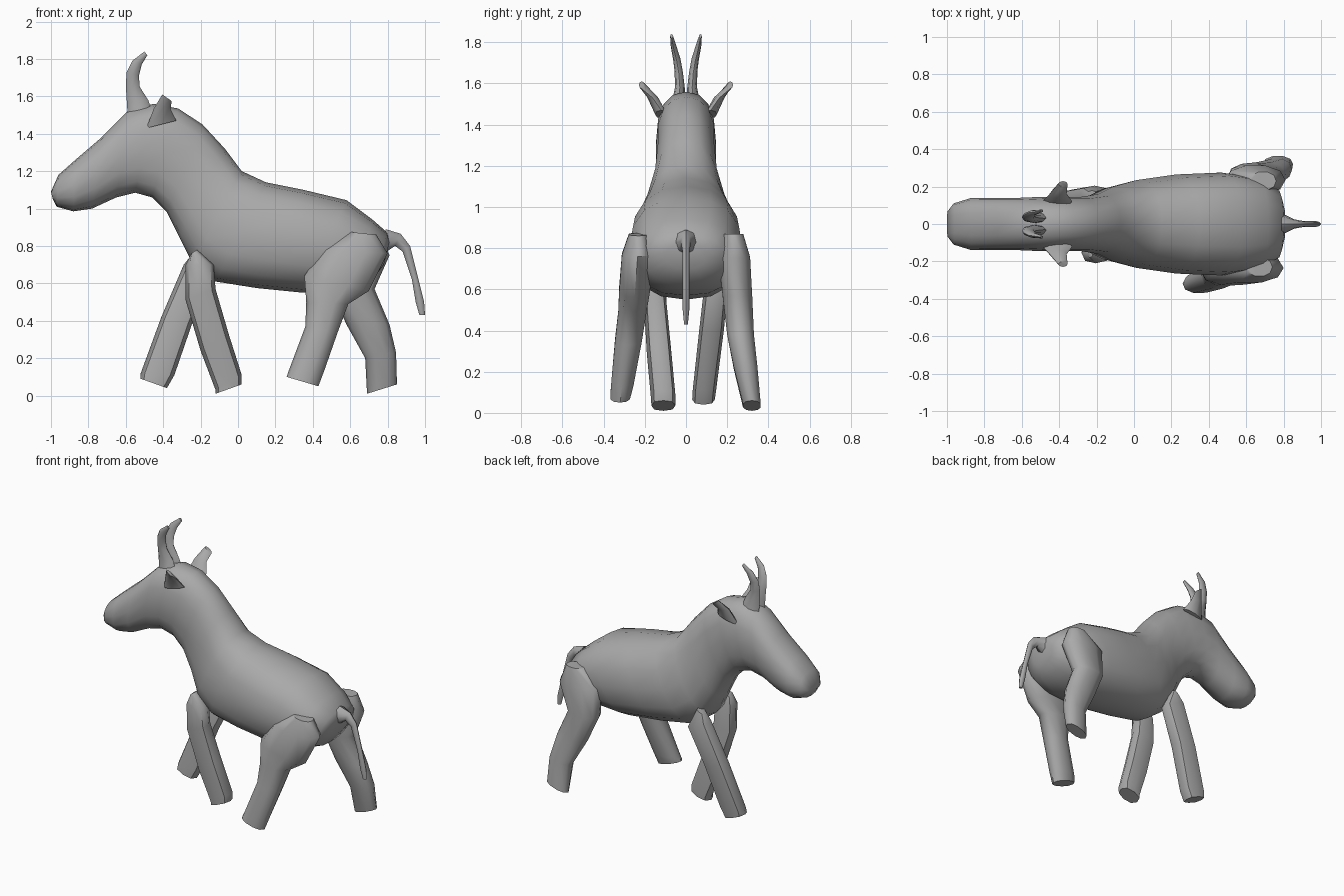
import bpy
import bmesh
from math import cos, sin, pi, copysign, radians
from mathutils import Vector

default_cube = bpy.data.objects.get("Cube")
if default_cube:
    bpy.data.objects.remove(default_cube, do_unlink=True)

# One plain grey hide
hide = bpy.data.materials.new("grey_hide")
hide.use_nodes = True
colour = (0.4, 0.4, 0.4, 1.0)
hide.diffuse_color = colour
hide.node_tree.nodes["Principled BSDF"].inputs["Base Color"].default_value = colour


def rounded(value, power):
    """Superellipse helper: a smaller power gives a boxier section."""
    return copysign(abs(value) ** power, value)


def loft(name, sections, sides=12, power=1.0, side=1, angle=50):
    """Skin rings through sections of (upper xz, lower xz, centre y, half width)."""
    bm = bmesh.new()
    rings = []
    for upper, lower, y, width in sections:
        a = Vector((upper[0], y * side, upper[1]))
        b = Vector((lower[0], y * side, lower[1]))
        middle, reach = (a + b) / 2, (a - b) / 2
        ring = []
        for i in range(sides):
            t = 2 * pi * i / sides
            across = Vector((0, width * rounded(sin(t), power), 0))
            ring.append(bm.verts.new(middle + reach * rounded(cos(t), power) + across))
        rings.append(ring)
    for first, second in zip(rings, rings[1:]):
        for i in range(sides):
            j = (i + 1) % sides
            bm.faces.new((first[i], first[j], second[j], second[i]))
    bm.faces.new(rings[0])
    bm.faces.new(rings[-1])
    bmesh.ops.recalc_face_normals(bm, faces=bm.faces)
    mesh = bpy.data.meshes.new(name)
    bm.to_mesh(mesh)
    bm.free()
    mesh.materials.append(hide)
    part = bpy.data.objects.new(name, mesh)
    bpy.context.collection.objects.link(part)
    bpy.ops.object.select_all(action="DESELECT")
    part.select_set(True)
    bpy.context.view_layer.objects.active = part
    bpy.ops.object.shade_smooth_by_angle(angle=radians(angle))
    return part


# Head, neck and trunk in one skin, from muzzle to rump
loft("body", [
    ((-1, 1.09), (-.99, 1.05), 0, .07),
    ((-.96, 1.18), (-.97, 1.01), 0, .11),
    ((-.87, 1.26), (-.88, .985), 0, .138),
    ((-.73, 1.38), (-.78, 1), 0, .14),
    ((-.58, 1.53), (-.65, 1.06), 0, .14),
    ((-.45, 1.56), (-.55, 1.085), 0, .145),
    ((-.32, 1.535), (-.46, 1.06), 0, .145),
    ((-.19, 1.45), (-.38, .98), 0, .145),
    ((-.07, 1.32), (-.31, .84), 0, .16),
    ((.02, 1.2), (-.24, .7), 0, .2),
    ((.15, 1.14), (-.12, .61), 0, .235),
    ((.35, 1.1), (.1, .575), 0, .265),
    ((.58, 1.045), (.35, .55), 0, .275),
    ((.72, .94), (.58, .57), 0, .25),
    ((.8, .87), (.72, .62), 0, .19),
    ((.81, .82), (.78, .7), 0, .1),
], sides=16, power=.85, angle=60)

# Front legs in mid stride
loft("front_right_leg", [
    ((-.22, .78), (-.25, .76), -.15, .03),
    ((-.13, .7), (-.28, .7), -.155, .055),
    ((-.12, .57), (-.28, .51), -.15, .055),
    ((-.05, .33), (-.2, .24), -.13, .06),
    ((.02, .11), (-.12, .03), -.11, .06),
    ((.02, .06), (-.12, .01), -.11, .058),
], sides=8, power=.8)
loft("front_left_leg", [
    ((-.2, .78), (-.25, .75), .15, .03),
    ((-.13, .64), (-.29, .7), .15, .055),
    ((-.24, .4), (-.41, .42), .125, .06),
    ((-.34, .11), (-.52, .12), .09, .057),
    ((-.38, .04), (-.52, .09), .085, .055),
], sides=8, power=.8)

# Hind legs with broad thighs
loft("hind_right_leg", [
    ((.74, .86), (.6, .875), -.23, .05),
    ((.8, .76), (.45, .78), -.235, .08),
    ((.7, .56), (.355, .64), -.25, .078),
    ((.59, .49), (.365, .5), -.26, .072),
    ((.53, .33), (.36, .37), -.28, .068),
    ((.46, .13), (.27, .13), -.31, .057),
    ((.43, .05), (.26, .1), -.32, .05),
], sides=10, power=.9)
loft("hind_left_leg", [
    ((.76, .87), (.62, .87), .23, .05),
    ((.81, .75), (.49, .76), .235, .08),
    ((.73, .57), (.5, .56), .25, .075),
    ((.81, .38), (.58, .38), .265, .068),
    ((.845, .23), (.68, .2), .29, .06),
    ((.85, .06), (.69, .01), .32, .045),
], sides=10, power=.9)

# Thin drooping tail
loft("tail", [
    ((.79, .89), (.78, .76), 0, .06),
    ((.87, .865), (.84, .8), 0, .025),
    ((.92, .8), (.88, .77), 0, .017),
    ((.965, .62), (.93, .62), 0, .016),
    ((.995, .5), (.95, .5), 0, .016),
    ((1, .43), (.97, .43), 0, .009),
], sides=8)

# Paired horns and ears
for label, side in (("left", 1), ("right", -1)):
    loft(label + "_horn", [
        ((-.46, 1.52), (-.59, 1.5), .035, .032),
        ((-.48, 1.58), (-.595, 1.58), .03, .024),
        ((-.525, 1.65), (-.6, 1.66), .035, .02),
        ((-.53, 1.71), (-.595, 1.73), .045, .018),
        ((-.515, 1.77), (-.565, 1.79), .06, .014),
        ((-.485, 1.82), (-.5, 1.84), .07, .007),
    ], sides=8, side=side)
    loft(label + "_ear", [
        ((-.33, 1.47), (-.49, 1.43), .12, .03),
        ((-.36, 1.53), (-.45, 1.535), .162, .026),
        ((-.355, 1.575), (-.405, 1.61), .215, .014),
    ], sides=8, side=side)
